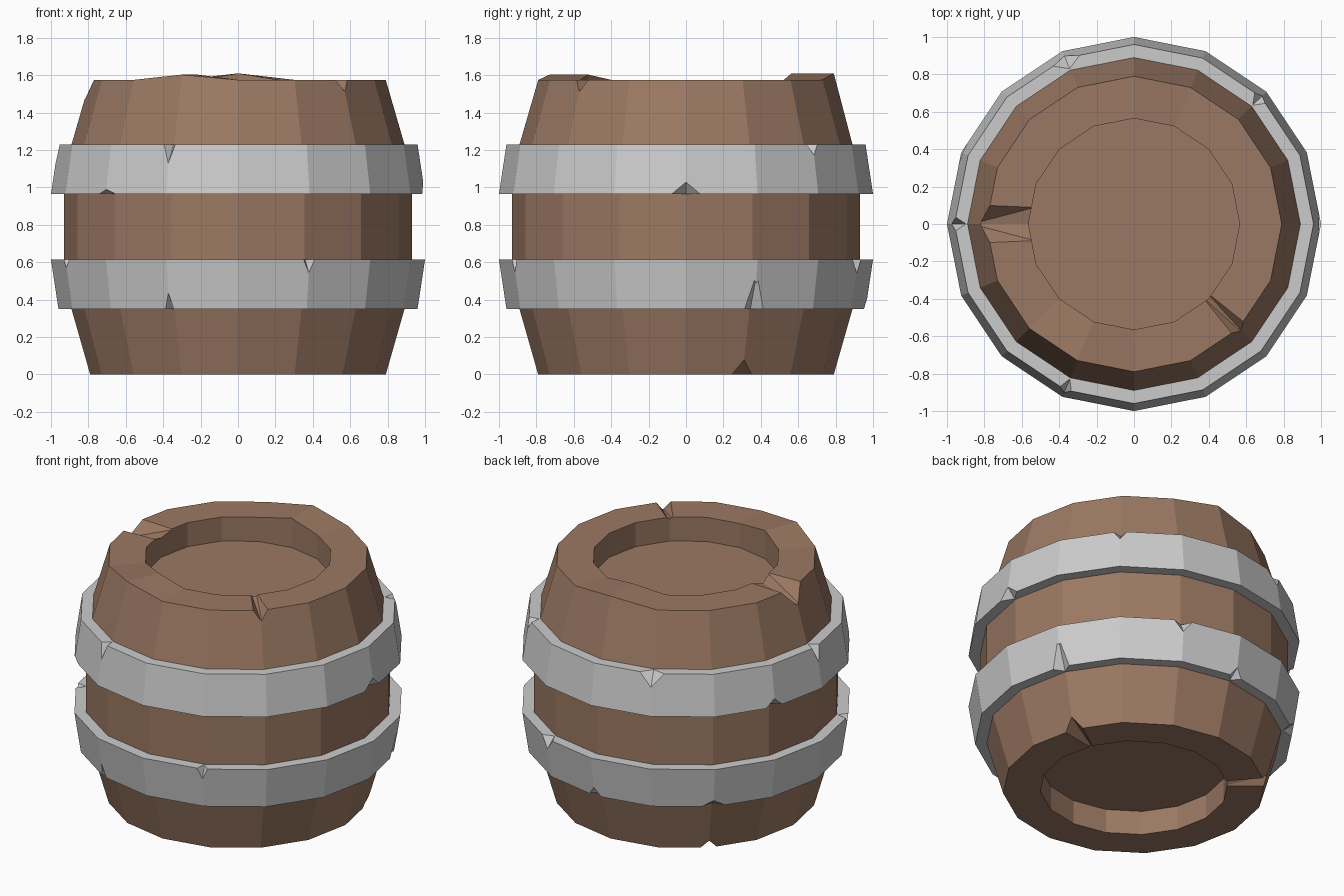
import bpy, bmesh, math
from mathutils import Vector

if "Cube" in bpy.data.objects:
    bpy.data.objects.remove(bpy.data.objects["Cube"])

N = 16
STEP = 2 * math.pi / N


def polar(deg, r, side, z):
    a = math.radians(deg)
    return Vector((r * math.cos(a) - side * math.sin(a),
                   r * math.sin(a) + side * math.cos(a), z))


def finish(bm, name, mat=None):
    bmesh.ops.recalc_face_normals(bm, faces=bm.faces)
    me = bpy.data.meshes.new(name)
    bm.to_mesh(me)
    bm.free()
    ob = bpy.data.objects.new(name, me)
    bpy.context.collection.objects.link(ob)
    if mat:
        me.materials.append(mat)
    return ob


def lathe(profile, closed):
    """Revolve (r, z) points in 16 flat sides; open profiles get end caps."""
    bm = bmesh.new()
    rings = [[bm.verts.new((r * math.cos(i * STEP), r * math.sin(i * STEP), z))
              for i in range(N)] for r, z in profile]
    pairs = list(zip(rings, rings[1:]))
    if closed:
        pairs.append((rings[-1], rings[0]))
    else:
        bm.faces.new(rings[0])
        bm.faces.new(rings[-1])
    for a, b in pairs:
        for i in range(N):
            j = (i + 1) % N
            bm.faces.new((a[i], a[j], b[j], b[i]))
    return bm, rings


def carve(ob, nicks, r_in, r_out, t0):
    """Cut V nicks: (angle, rim z, direction, width in, depth in, width out, depth out)."""
    bm = bmesh.new()
    for deg, z, up, wi, di, wo, do in nicks:
        pts = []
        for t in (t0, 1.35):
            r = r_in + (r_out - r_in) * t
            w = max(wi + (wo - wi) * t, 0.002)
            d = max(di + (do - di) * t, 0.002)
            pts += [polar(deg, r, 0, z - up * d)]
            pts += [polar(deg, r, s * w, z + up * h) for s in (-1, 1) for h in (0, 0.08)]
        bmesh.ops.convex_hull(bm, input=[bm.verts.new(p) for p in pts])
    cutter = finish(bm, ob.name + "_cutter")
    cutter.hide_render = True
    mod = ob.modifiers.new("nicks", 'BOOLEAN')
    mod.operation, mod.solver, mod.object = 'DIFFERENCE', 'EXACT', cutter
    dg = bpy.context.evaluated_depsgraph_get()
    me = bpy.data.meshes.new_from_object(ob.evaluated_get(dg))
    ob.modifiers.clear()
    ob.data = me
    bpy.data.objects.remove(cutter)


wood = bpy.data.materials.new("wood")
wood.diffuse_color = (0.33, 0.19, 0.125, 1)
wood.use_nodes = True
wood.node_tree.nodes["Principled BSDF"].inputs["Base Color"].default_value = wood.diffuse_color

# Wooden body with recessed lids
H = 1.575
bm, rings = lathe([(0.565, 0.16), (0.565, 0), (0.79, 0), (0.89, 0.35), (0.93, 0.615),
                   (0.93, 0.965), (0.89, 1.23), (0.79, H), (0.565, H), (0.565, H - 0.16)],
                  False)
# Slightly raised staves on the top rim
for index, lift in ((4, 0.035), (11, 0.028)):
    for ring in rings[7:9]:
        ring[index].co.z += lift
body = finish(bm, "barrel_body", wood)
carve(body, [(180, H, 1, 0.09, 0.03, 0.10, 0.095),
             (-45, H, 1, 0.02, 0.005, 0.045, 0.055),
             (22.5, 0, -1, 0.01, 0.005, 0.06, 0.07),
             (135, 0, -1, 0.03, 0.02, 0.05, 0.05)], 0.565, 0.79, -0.15)

# Lower metal hoop
bm, _ = lathe([(0.87, 0.35), (0.96, 0.35), (1.0, 0.615), (0.91, 0.615)], True)
hoop = finish(bm, "lower_hoop")
carve(hoop, [(-157.5, 0.615, 1, 0, 0, 0.04, 0.05),
             (-67.5, 0.615, 1, 0, 0, 0.035, 0.085),
             (67.5, 0.615, 1, 0, 0, 0.07, 0.09)], 0.94, 1.0, 0)
carve(hoop, [(-112.5, 0.35, -1, 0, 0, 0.025, 0.07),
             (22.5, 0.35, -1, 0, 0, 0.065, 0.13),
             (90, 0.35, -1, 0, 0, 0.05, 0.05),
             (135, 0.35, -1, 0, 0, 0.09, 0.04)], 0.90, 0.96, 0)

# Upper metal hoop
bm, _ = lathe([(0.91, 0.965), (1.0, 0.965), (0.96, 1.23), (0.87, 1.23)], True)
hoop = finish(bm, "upper_hoop")
carve(hoop, [(-112.5, 1.23, 1, 0, 0, 0.035, 0.08),
             (180, 1.23, 1, 0, 0, 0.04, 0.08),
             (112.5, 1.23, 1, 0, 0, 0.10, 0.07),
             (45, 1.23, 1, 0, 0, 0.045, 0.05)], 0.90, 0.96, 0)
carve(hoop, [(-135, 0.965, -1, 0, 0, 0.075, 0.025),
             (0, 0.965, -1, 0, 0, 0.10, 0.075),
             (157.5, 0.965, -1, 0, 0, 0.07, 0.06)], 0.94, 1.0, 0)
